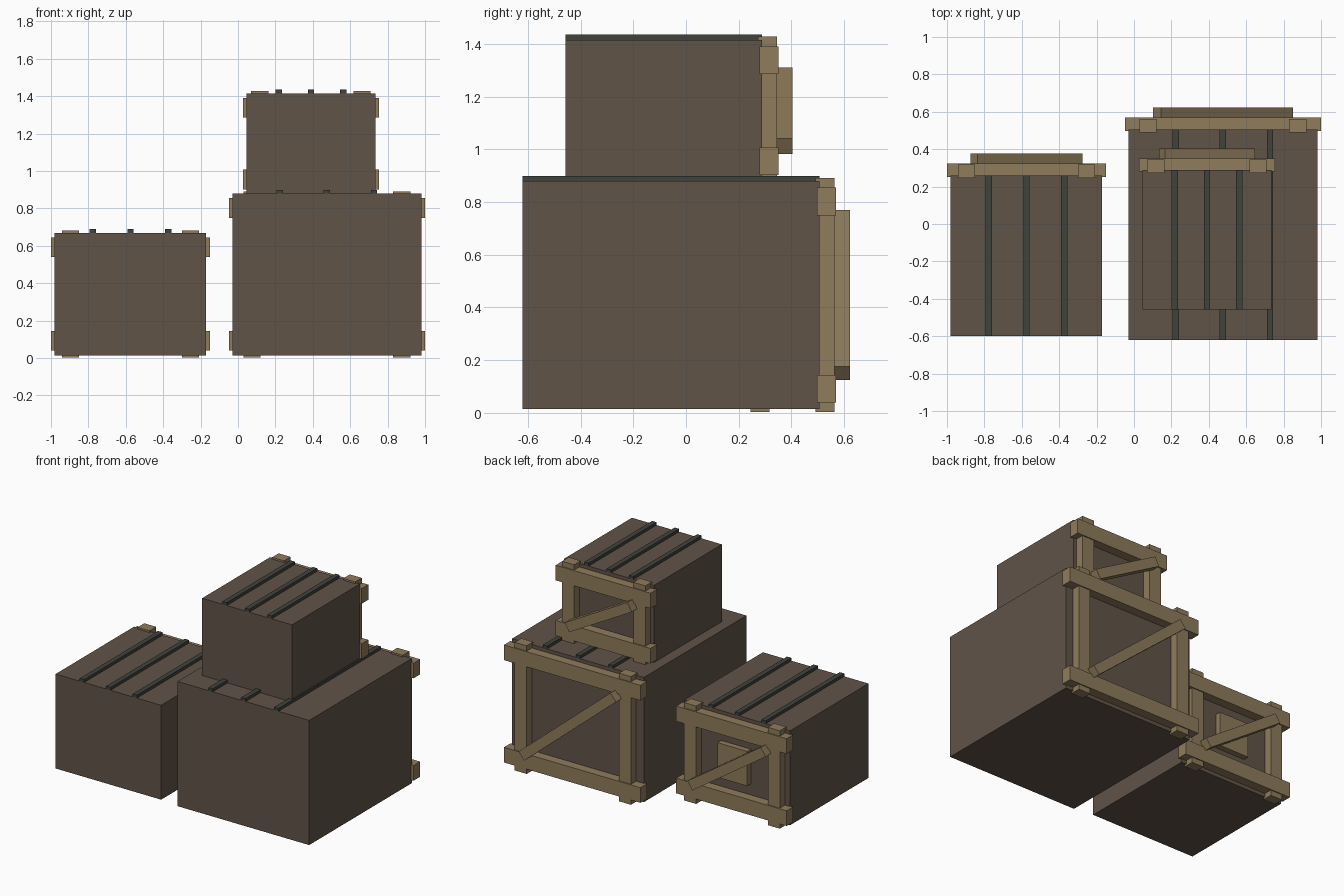
import bpy
import math

cube = bpy.data.objects.get("Cube")
if cube:
    bpy.data.objects.remove(cube, do_unlink=True)


def make_material(name, color):
    mat = bpy.data.materials.new(name)
    mat.use_nodes = True
    mat.diffuse_color = (*color, 1)
    bsdf = next(n for n in mat.node_tree.nodes if n.type == "BSDF_PRINCIPLED")
    bsdf.inputs["Base Color"].default_value = (*color, 1)
    bsdf.inputs["Roughness"].default_value = 0.9
    return mat


DARK_WOOD = make_material("dark wood", (0.119, 0.087, 0.064))
PALE_WOOD = make_material("pale wood", (0.275, 0.200, 0.106))
IRON = make_material("dark iron", (0.051, 0.055, 0.045))


def box(name, center, size, mat, tilt=0):
    """Box with a tilt about the y axis."""
    bpy.ops.mesh.primitive_cube_add(size=1, location=center, rotation=(0, tilt, 0))
    obj = bpy.context.object
    obj.name = name
    obj.scale = size
    bpy.ops.object.transform_apply(location=False, rotation=False, scale=True)
    obj.data.materials.append(mat)
    return obj


def crate(name, center, size, brace_run, brace_rise):
    x, y, z = center
    width, depth, height = size
    back = y + depth / 2
    top = z + height / 2
    box(name + "_body", center, size, DARK_WOOD)

    # Iron runners along the lid
    for i in (-1, 0, 1):
        box(name + "_lid_runner", (x + i * width / 4, y, top + 0.008),
            (0.034, depth, 0.024), IRON)

    # Overlapping posts and rails framing the back
    for side in (-1, 1):
        box(name + "_post", (x + side * 0.396 * width, back + 0.021, z),
            (0.092, 0.072, height + 0.024), PALE_WOOD)
        box(name + "_rail", (x, back + 0.028, z + side * (height / 2 - 0.0775)),
            (width + 0.038, 0.072, 0.105), PALE_WOOD)

    # Diagonal brace rising towards -x
    box(name + "_brace", (x, back + 0.087, z),
        (math.hypot(brace_run, brace_rise), 0.06, 0.067), PALE_WOOD,
        tilt=math.atan2(brace_rise, brace_run))


crate("large_crate", (0.475, -0.057, 0.447), (1.01, 1.125, 0.865), 0.705, 0.595)
crate("low_crate", (-0.575, -0.17, 0.342), (0.81, 0.86, 0.655), 0.563, 0.384)
crate("upper_crate", (0.39, -0.085, 1.146), (0.69, 0.745, 0.538), 0.48, 0.268)

# Square board on the back of the low crate
box("back_board", (-0.565, 0.275, 0.342), (0.23, 0.05, 0.24), PALE_WOOD)
